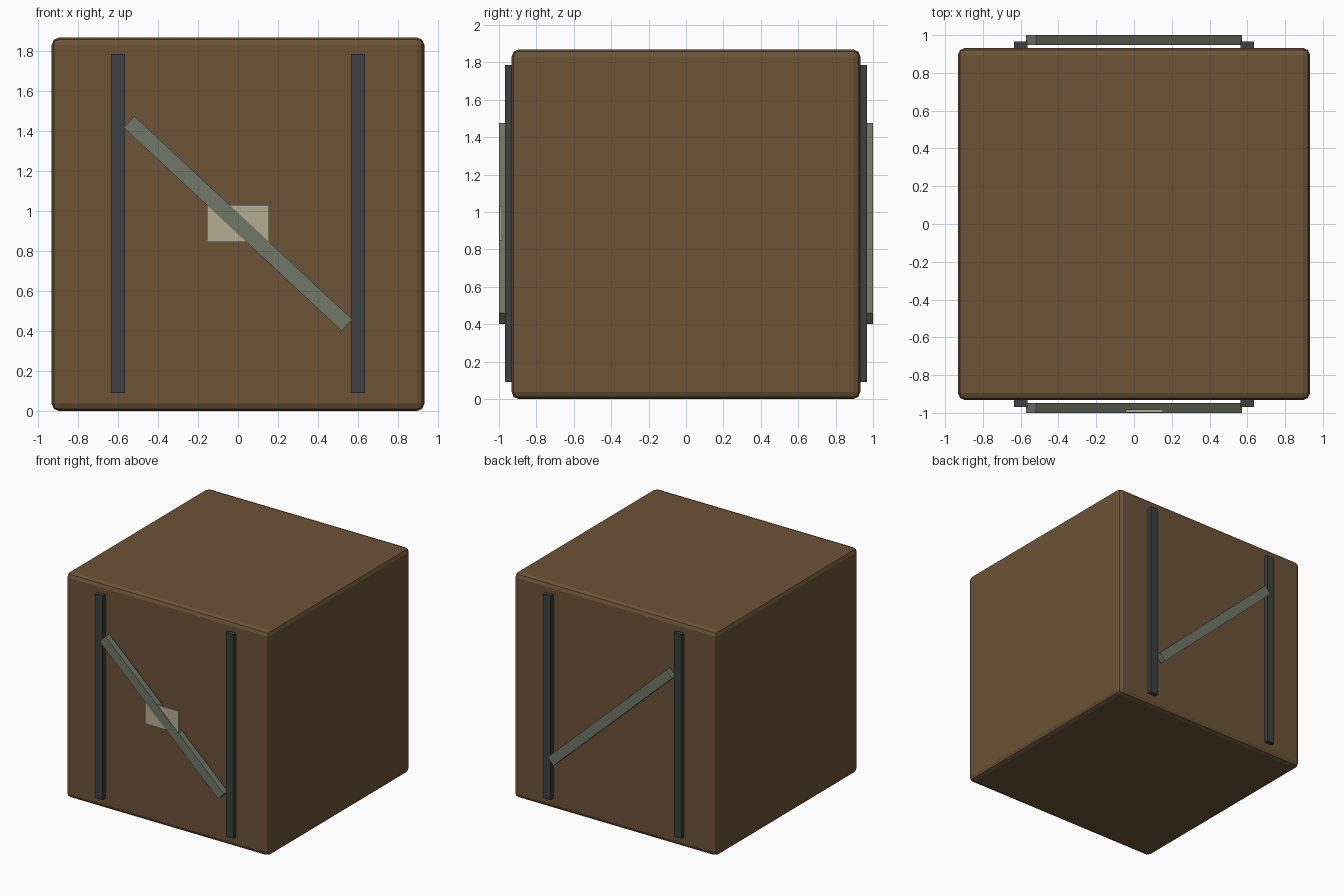
import bpy
from math import radians

if "Cube" in bpy.data.objects:
    bpy.data.objects.remove(bpy.data.objects["Cube"])


def material(name, rgb):
    m = bpy.data.materials.new(name)
    m.diffuse_color = (*rgb, 1)
    m.use_nodes = True
    m.node_tree.nodes["Principled BSDF"].inputs["Base Color"].default_value = m.diffuse_color
    return m


def box(name, centre, size, mat, tilt=0.0):
    bpy.ops.mesh.primitive_cube_add(size=1)
    o = bpy.context.object
    o.name = name
    o.scale = size
    bpy.ops.object.transform_apply(location=False, rotation=False, scale=True)
    o.location = centre
    o.rotation_euler = (0, tilt, 0)
    o.data.materials.append(mat)
    return o


wood = material("brown_wood", (0.15, 0.085, 0.038))
iron = material("dark_iron", (0.045, 0.052, 0.052))
steel = material("grey_green_steel", (0.16, 0.185, 0.14))
paper = material("cream_paper", (0.46, 0.42, 0.29))

# Crate body with softened edges
body = box("crate_body", (0, 0, 0.934), (1.864, 1.864, 1.868), wood)
bevel = body.modifiers.new("soft_edges", 'BEVEL')
bevel.width = 0.037
bevel.segments = 2

for label, s in (("front", -1), ("back", 1)):
    # Upright straps
    for side, x in (("left", -0.6), ("right", 0.6)):
        box(f"{label}_{side}_strap", (x, s * 0.935, 0.938),
            (0.07, 0.065, 1.694), iron)
    # Diagonal brace, high on the -x side
    box(f"{label}_brace", (0, s * 0.974, 0.938),
        (1.49, 0.052, 0.078), steel, radians(43))

# Front label plate, behind the face of the brace
box("front_label", (0, -0.99, 0.938), (0.308, 0.014, 0.185), paper)
